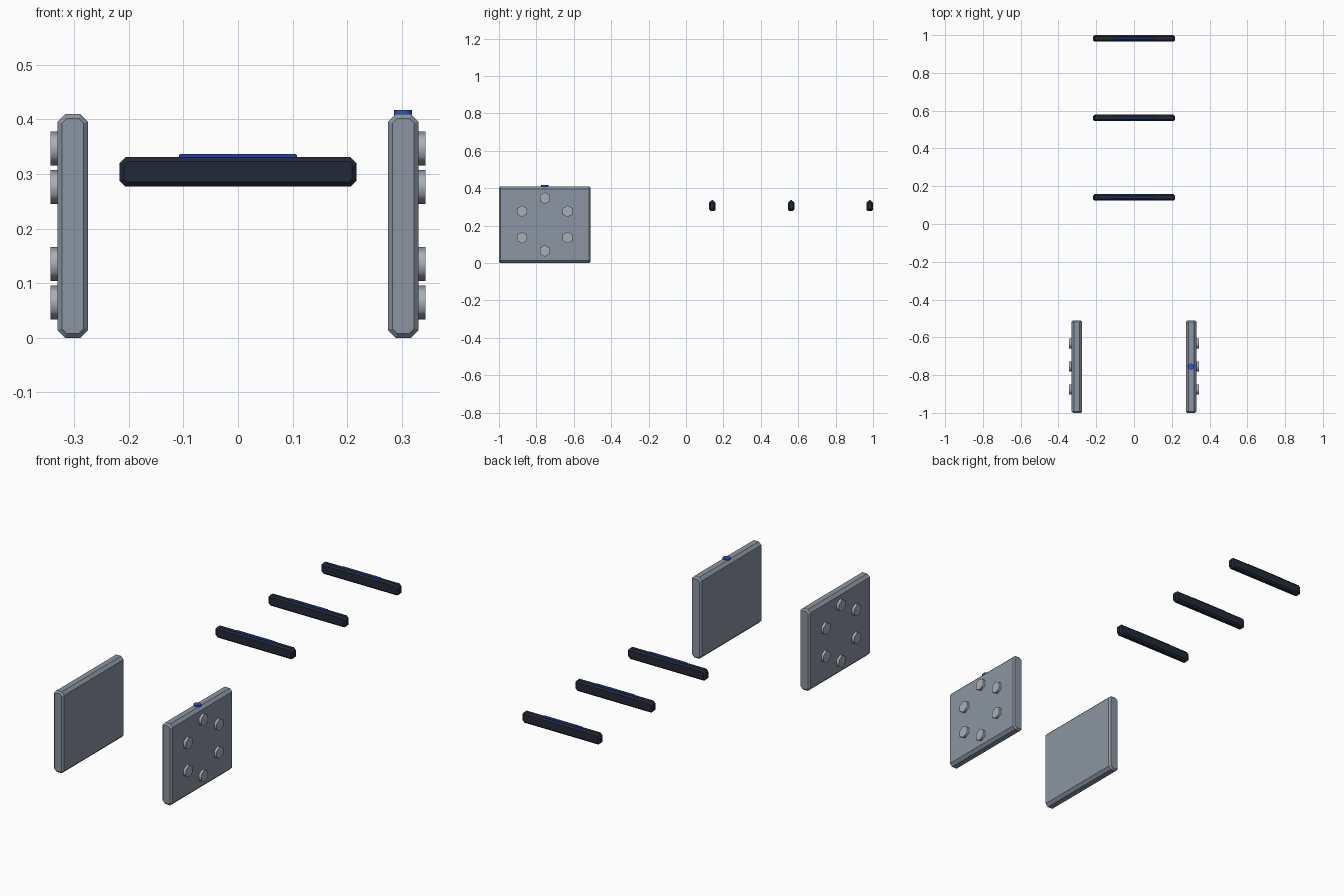
import bpy, bmesh, math
from mathutils import Matrix

if "Cube" in bpy.data.objects:
    bpy.data.objects.remove(bpy.data.objects["Cube"])


def material(name, rgb):
    m = bpy.data.materials.new(name)
    m.diffuse_color = (*rgb, 1)
    m.use_nodes = True
    m.node_tree.nodes["Principled BSDF"].inputs["Base Color"].default_value = m.diffuse_color
    return m


STEEL = material("steel", (0.26, 0.30, 0.36))
PALE = material("pale_steel", (0.40, 0.43, 0.47))
DARK = material("dark", (0.017, 0.022, 0.038))
BLUE = material("blue", (0.03, 0.09, 0.62))


def finish(name, bm, mat):
    bmesh.ops.recalc_face_normals(bm, faces=bm.faces)
    me = bpy.data.meshes.new(name)
    bm.to_mesh(me)
    bm.free()
    me.materials.append(mat)
    ob = bpy.data.objects.new(name, me)
    bpy.context.collection.objects.link(ob)
    return ob


def octagon(hx, hz, c):
    return [(hx, -hz + c), (hx, hz - c), (hx - c, hz), (-hx + c, hz),
            (-hx, hz - c), (-hx, -hz + c), (-hx + c, -hz), (hx - c, -hz)]


def block(name, center, size, corner, rim, mat):
    """Corner-cut slab extruded along y, with both end rims chamfered."""
    cx, cy, cz = center
    hx, hy, hz = (s / 2 for s in size)
    bm = bmesh.new()
    rings = []
    for y, inset in ((-hy, rim), (-hy + rim, 0), (hy - rim, 0), (hy, rim)):
        pts = octagon(hx - inset, hz - inset, corner - 0.586 * inset)
        rings.append([bm.verts.new((cx + x, cy + y, cz + z)) for x, z in pts])
    for a, b in zip(rings, rings[1:]):
        for i in range(8):
            j = (i + 1) % 8
            bm.faces.new((a[i], a[j], b[j], b[i]))
    bm.faces.new(rings[0])
    bm.faces.new(rings[-1])
    return finish(name, bm, mat)


def hex_peg(name, center, radius, depth, mat, rotation):
    """Six-sided peg with smooth-shaded walls."""
    bm = bmesh.new()
    bmesh.ops.create_cone(bm, cap_ends=True, segments=6, radius1=radius,
                          radius2=radius, depth=depth,
                          matrix=Matrix.Translation(center) @ rotation)
    ob = finish(name, bm, mat)
    bpy.ops.object.select_all(action='DESELECT')
    ob.select_set(True)
    bpy.context.view_layer.objects.active = ob
    bpy.ops.object.shade_smooth_by_angle(angle=math.radians(70))


PLATE_Y, PLATE_Z = -0.755, 0.205
SIDEWAYS = (Matrix.Rotation(math.radians(90), 4, 'Y')
            @ Matrix.Rotation(math.radians(90), 4, 'Z'))

# Side plates, each with a ring of six bolts on its outer face
for side, label in ((-1, "left"), (1, "right")):
    block(label + "_plate", (side * 0.3025, PLATE_Y, PLATE_Z),
          (0.056, 0.49, 0.41), 0.014, 0.008, STEEL)
    for k in range(6):
        a = math.radians(30 + 60 * k)
        hex_peg(f"{label}_bolt_{k + 1}",
                (side * 0.331, PLATE_Y + 0.141 * math.cos(a),
                 PLATE_Z + 0.001 + 0.141 * math.sin(a)),
                0.031, 0.024, PALE, SIDEWAYS)

# Blue button on top of the right plate
hex_peg("button", (0.3025, PLATE_Y, 0.4085), 0.019, 0.017, BLUE,
        Matrix.Identity(4))

# Row of bars with blue light strips
for i, y in enumerate((0.141, 0.562, 0.983)):
    block(f"bar_{i + 1}", (0, y, 0.304), (0.434, 0.034, 0.054),
          0.011, 0.008, DARK)
    block(f"light_strip_{i + 1}", (0, y, 0.332), (0.216, 0.010, 0.010),
          0.003, 0.002, BLUE)
